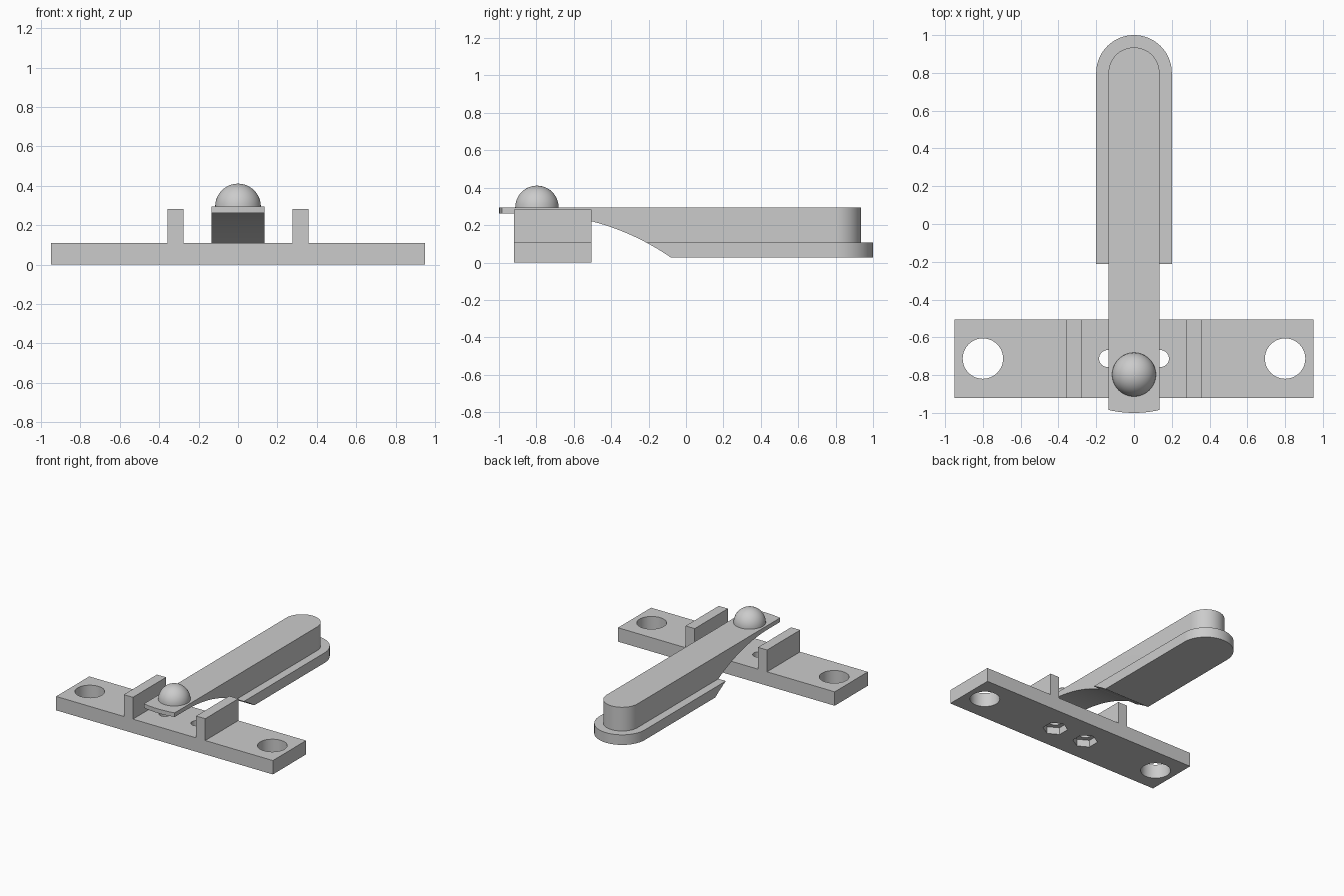
import bpy, bmesh, math
from mathutils import Vector

default = bpy.data.objects.get("Cube")
if default:
    bpy.data.objects.remove(default, do_unlink=True)

grey = bpy.data.materials.new("light grey")
grey.use_nodes = True
grey.diffuse_color = (0.6, 0.6, 0.6, 1)
grey.node_tree.nodes["Principled BSDF"].inputs["Base Color"].default_value = (0.6, 0.6, 0.6, 1)


def make_object(name, bm):
    bmesh.ops.recalc_face_normals(bm, faces=bm.faces)
    mesh = bpy.data.meshes.new(name)
    bm.to_mesh(mesh)
    bm.free()
    mesh.materials.append(grey)
    obj = bpy.data.objects.new(name, mesh)
    bpy.context.collection.objects.link(obj)
    return obj


def prism(name, points, depth):
    """Extrude a closed outline of 3D points along a vector."""
    bm = bmesh.new()
    face = bm.faces.new([bm.verts.new(p) for p in points])
    new = bmesh.ops.extrude_face_region(bm, geom=[face])["geom"]
    bmesh.ops.translate(bm, vec=Vector(depth),
                        verts=[v for v in new if isinstance(v, bmesh.types.BMVert)])
    return make_object(name, bm)


def arc(cx, cy, r, start, end, steps):
    """Points along an arc, angles in radians."""
    angles = [start + (end - start) * i / steps for i in range(steps + 1)]
    return [(cx + r * math.cos(a), cy + r * math.sin(a)) for a in angles]


def column(name, x, y, z0, z1, r, sides):
    ring = arc(x, y, r, math.pi / 2, math.pi * 2.5, sides)[:-1]
    return prism(name, [(px, py, z0) for px, py in ring], (0, 0, z1 - z0))


def cut(obj, cutters):
    """Subtract each cutter from the object and bake the result."""
    bpy.ops.object.select_all(action='DESELECT')
    bpy.context.view_layer.objects.active = obj
    obj.select_set(True)
    for cutter in cutters:
        mod = obj.modifiers.new("cut", 'BOOLEAN')
        mod.operation = 'DIFFERENCE'
        mod.solver = 'EXACT'
        mod.object = cutter
        bpy.ops.object.modifier_apply(modifier=mod.name)


def smooth(obj):
    bpy.ops.object.select_all(action='DESELECT')
    bpy.context.view_layer.objects.active = obj
    obj.select_set(True)
    bpy.ops.object.shade_smooth_by_angle(angle=math.radians(30))


# Mounting plate with two upright lugs, drawn as one cross-section
FRONT, BACK, THICK, LUG = -0.92, -0.505, 0.11, 0.283
half = [(0.95, 0), (0.95, THICK), (0.357, THICK), (0.357, LUG), (0.277, LUG), (0.277, THICK)]
section = half + [(-x, z) for x, z in reversed(half)]
plate = prism("mounting_plate", [(x, FRONT, z) for x, z in section], (0, BACK - FRONT, 0))

# Screw holes and bolt holes with hexagonal nut pockets underneath
MID = (FRONT + BACK) / 2
drills = []
for s in (-1, 1):
    drills += [column("screw_hole_cutter", s * 0.8, MID, -0.1, 0.3, 0.107, 48),
               column("bolt_hole_cutter", s * 0.14, MID, -0.1, 0.3, 0.045, 32),
               column("nut_pocket_cutter", s * 0.14, MID, -0.1, 0.055, 0.09, 6)]
cut(plate, drills)

# Lever: narrow bar with a rounded back and slightly bowed tip, on a wider grip
BOTTOM, STEP, TOP, W = 0.027, 0.107, 0.295, 0.135
bow = math.asin(W / 0.6)
outline = arc(0, 0.8, W, 0, math.pi, 32) + \
    arc(0, -0.4, 0.6, -math.pi / 2 - bow, -math.pi / 2 + bow, 12)
bar = prism("lever_bar", [(x, y, STEP) for x, y in outline], (0, 0, TOP - STEP))

outline = arc(0, 0.8, 0.2, 0, math.pi, 40) + [(-0.2, -0.5), (0.2, -0.5)]
grip = prism("lever_grip", [(x, y, BOTTOM) for x, y in outline], (0, 0, STEP - BOTTOM))

# Curved relief under the front of the lever
R, TIP_Z, START = 1.32, 0.262, -0.833
curve = arc(START, TIP_Z - R, R, math.pi / 2, math.pi / 2 - 0.66, 28)
relief = [(-1.2, -0.4), (-1.2, TIP_Z)] + curve + [(curve[-1][0], -0.4)]
relief_cutter = prism("relief_cutter", [(-0.5, y, z) for y, z in relief], (1, 0, 0))
cut(bar, [relief_cutter])
cut(grip, [relief_cutter])

# Domed knob near the tip
bm = bmesh.new()
bmesh.ops.create_uvsphere(bm, u_segments=48, v_segments=24, radius=0.116)
bmesh.ops.bisect_plane(bm, geom=bm.verts[:] + bm.edges[:] + bm.faces[:],
                       plane_co=(0, 0, 0), plane_no=(0, 0, 1), clear_inner=True)
bmesh.ops.holes_fill(bm, edges=[e for e in bm.edges if e.is_boundary], sides=0)
bmesh.ops.translate(bm, verts=bm.verts, vec=(0, -0.797, TOP))
knob = make_object("knob", bm)

for part in (plate, bar, grip, knob):
    smooth(part)
for cutter in drills + [relief_cutter]:
    bpy.data.objects.remove(cutter, do_unlink=True)
